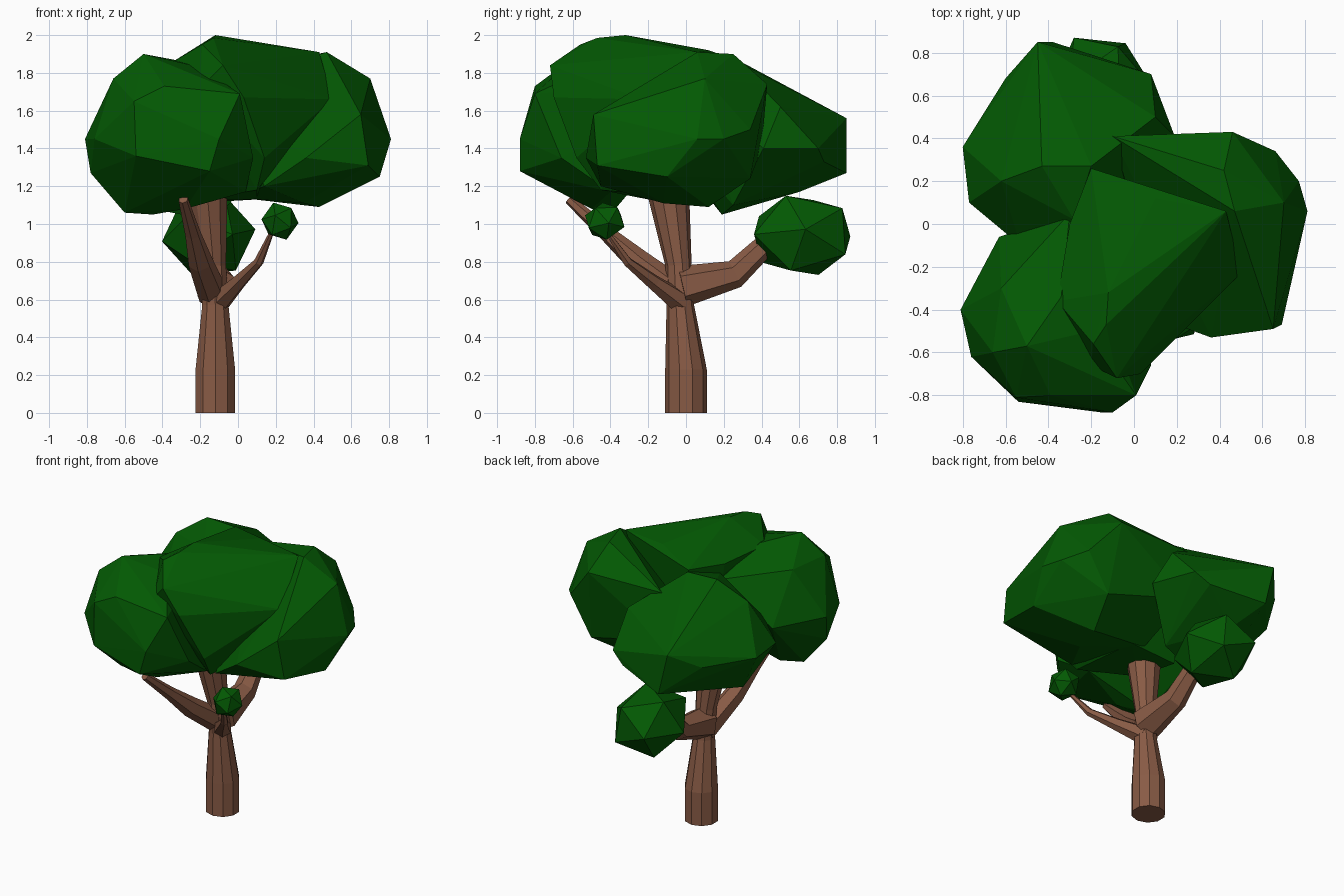
import bpy
import bmesh
from mathutils import Vector, Matrix

default_cube = bpy.data.objects.get("Cube")
if default_cube:
    bpy.data.objects.remove(default_cube, do_unlink=True)


def make_material(name, colour):
    material = bpy.data.materials.new(name)
    material.use_nodes = True
    material.diffuse_color = (*colour, 1)
    shader = material.node_tree.nodes["Principled BSDF"]
    shader.inputs["Base Color"].default_value = (*colour, 1)
    shader.inputs["Roughness"].default_value = 0.9
    return material


leaf_green = make_material("leaf green", (0.001, 0.1, 0.001))
bark_brown = make_material("bark brown", (0.25, 0.105, 0.06))


def finish(bm, name, material):
    """Turn a bmesh into a flat shaded object with one material."""
    bmesh.ops.recalc_face_normals(bm, faces=bm.faces[:])
    mesh = bpy.data.meshes.new(name)
    bm.to_mesh(mesh)
    bm.free()
    mesh.materials.append(material)
    obj = bpy.data.objects.new(name, mesh)
    bpy.context.scene.collection.objects.link(obj)
    return obj


def faceted_lobe(name, corners):
    """Closed low-poly leaf mass wrapped around a few corner points."""
    bm = bmesh.new()
    for corner in corners:
        bm.verts.new(corner)
    bmesh.ops.convex_hull(bm, input=bm.verts[:])
    loose = [v for v in bm.verts if not v.link_faces]
    bmesh.ops.delete(bm, geom=loose, context="VERTS")
    return finish(bm, name, leaf_green)


def leaf_ball(name, centre, size, turn):
    """Small rough ball of leaves."""
    bm = bmesh.new()
    bmesh.ops.create_icosphere(bm, subdivisions=1, radius=1)
    bm.transform(Matrix.Translation(centre) @ Matrix.Diagonal((*size, 1))
                 @ Matrix.Rotation(turn, 4, (1, 1, 0.5)))
    return finish(bm, name, leaf_green)


def limb(name, path, sides, level_rings=False):
    """Tapered wooden limb; the path holds (position, radius) pairs."""
    bm = bmesh.new()
    points = [Vector(position) for position, radius in path]
    rings = []
    for i, (position, radius) in enumerate(path):
        ahead = points[min(i + 1, len(points) - 1)]
        behind = points[max(i - 1, 0)]
        axis = Vector((0, 0, 1)) if level_rings else (ahead - behind)
        turn = axis.to_track_quat("Z", "Y").to_matrix().to_4x4()
        ring = bmesh.ops.create_circle(
            bm, segments=sides, radius=radius, cap_ends=False,
            matrix=Matrix.Translation(points[i]) @ turn)
        rings.append(ring["verts"])
    for lower, upper in zip(rings, rings[1:]):
        for k in range(sides):
            n = (k + 1) % sides
            bm.faces.new((lower[k], lower[n], upper[n], upper[k]))
    bm.faces.new(rings[0])
    bm.faces.new(rings[-1])
    return finish(bm, name, bark_brown)


# Trunk, slightly leaning and flaring at the top
limb("trunk", [
    ((-.12, 0, 0), .11),
    ((-.12, 0, .23), .11),
    ((-.12, -.03, .57), .073),
    ((-.13, -.04, .78), .07),
    ((-.16, -.09, 1.13), .108),
    ((-.16, -.1, 1.28), .11),
], 10, level_rings=True)

# Branches
limb("back_branch", [
    ((-.12, -.02, .67), .11),
    ((-.13, .26, .735), .075),
    ((-.14, .4, .87), .06),
    ((-.15, .55, .98), .045),
], 6)
limb("front_right_branch", [
    ((-.13, -.01, .62), .08),
    ((-.2, -.25, .8), .066),
    ((-.24, -.42, .95), .042),
    ((-.29, -.62, 1.13), .026),
], 6)
limb("front_left_branch", [
    ((-.11, -.02, .58), .065),
    ((0, -.17, .69), .042),
    ((.11, -.31, .8), .026),
    ((.18, -.42, .96), .012),
], 6)

# Main leaf masses
faceted_lobe("front_right_foliage", [
    (-.5, -.57, 1.9), (-.34, -.34, 1.87), (-.2, -.5, 1.83),
    (-.66, -.6, 1.77), (-.62, -.3, 1.77), (-.81, -.4, 1.45),
    (-.76, -.62, 1.45), (-.39, -.8, 1.73), (-.55, -.81, 1.65),
    (-.54, -.83, 1.36), (-.15, -.88, 1.28), (-.1, -.88, 1.45),
    (.01, -.8, 1.69), (.08, -.66, 1.35), (-.78, -.45, 1.27),
    (-.6, -.45, 1.06), (-.45, -.4, 1.05), (-.28, -.5, 1.08),
    (-.63, -.06, 1.45), (-.3, .05, 1.75), (.04, -.4, 1.17),
])
faceted_lobe("back_foliage", [
    (-.45, .85, 1.56), (-.38, .85, 1.27), (-.43, .27, 1.87),
    (-.2, .27, 1.86), (-.8, .36, 1.45), (-.6, .68, 1.45),
    (-.02, .73, 1.33), (.08, .7, 1.4), (.19, .41, 1.4),
    (.1, .5, 1.62), (-.62, .2, 1.74), (-.77, .1, 1.45),
    (-.53, -.1, 1.5), (-.28, .02, 1.78), (-.55, .15, 1.1),
    (-.3, .19, 1.05), (-.05, .25, 1.1), (-.3, .6, 1.17),
])
faceted_lobe("left_foliage", [
    (.47, .06, 1.91), (.42, .25, 1.9), (.5, -.28, 1.65),
    (.7, .1, 1.77), (.81, .06, 1.45), (.77, .2, 1.45),
    (.66, .34, 1.5), (.46, .43, 1.74), (.69, -.47, 1.31),
    (.65, -.49, 1.58), (.36, -.53, 1.35), (.75, -.1, 1.25),
    (.43, .12, 1.09), (.35, -.12, 1.11), (.14, -.45, 1.2),
    (.5, .34, 1.24), (0, .1, 1.14), (-.1, .4, 1.4),
    (-.1, .41, 1.74),
])
faceted_lobe("top_foliage", [
    (-.12, -.32, 2), (.02, -.25, 1.95), (-.08, -.72, 1.84),
    (-.19, -.56, 1.95), (-.13, -.47, 1.985), (-.36, -.36, 1.85),
    (-.2, -.66, 1.72), (.03, -.7, 1.67), (.14, -.58, 1.35),
    (.3, -.07, 1.92), (.1, .12, 1.92), (.43, .06, 1.91),
    (.5, -.23, 1.66), (-.2, .26, 1.87), (-.3, 0, 1.84),
    (-.2, -.2, 1.13), (-.25, .1, 1.11), (.1, .1, 1.13),
    (.1, -.45, 1.18),
])

# Small leaf balls on the side branches
leaf_ball("back_leaf_ball", (-.155, .615, .94), (.25, .295, .235), 0.5)
leaf_ball("front_left_leaf_ball", (.222, -.43, 1.015), (.1, .113, .105), 0.9)
